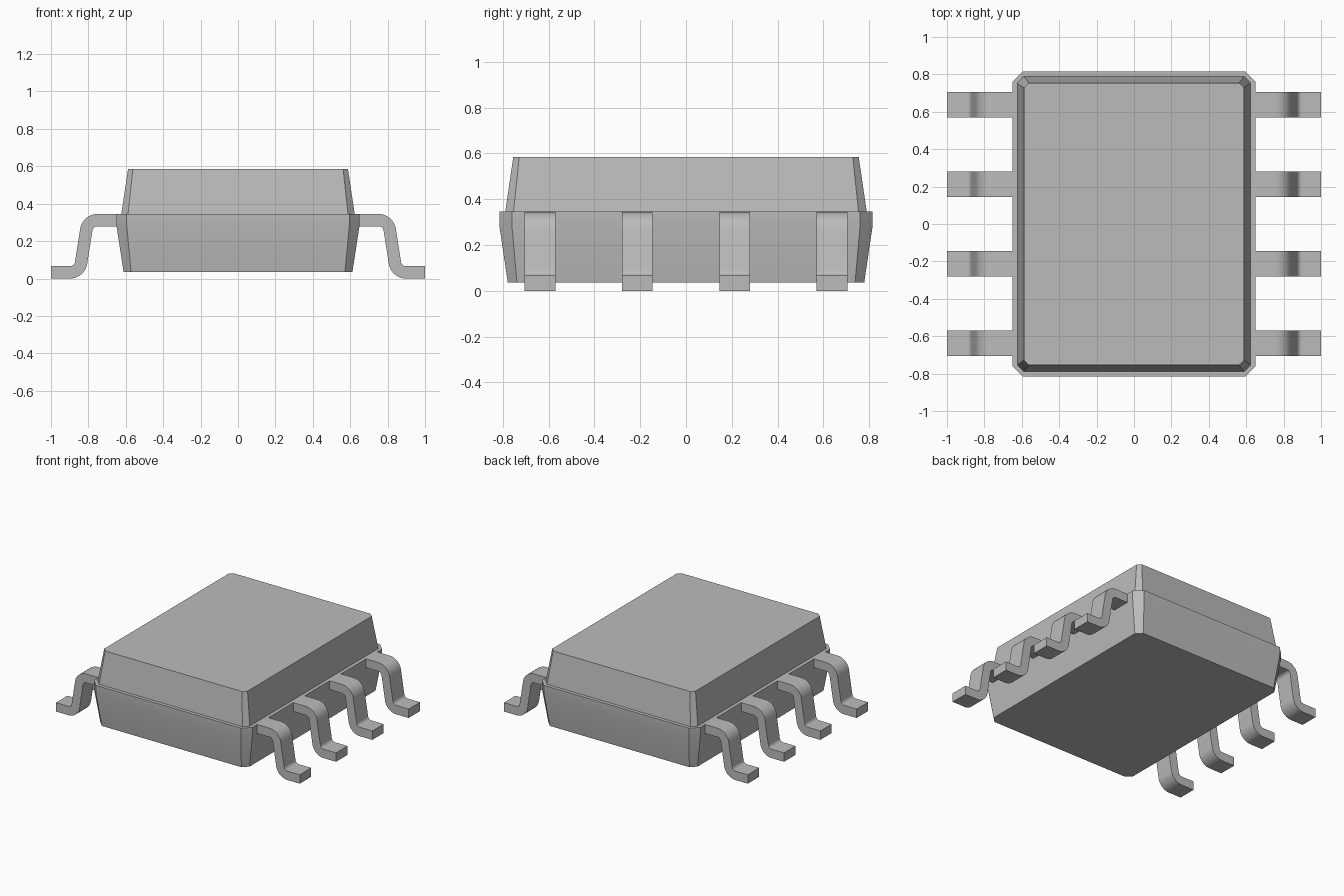
import bpy, bmesh, math
from mathutils import Vector

cube = bpy.data.objects.get("Cube")
if cube:
    bpy.data.objects.remove(cube, do_unlink=True)

grey = bpy.data.materials.new("plain_grey")
grey.use_nodes = True
colour = (0.5, 0.5, 0.5, 1)
grey.diffuse_color = colour
grey.node_tree.nodes["Principled BSDF"].inputs["Base Color"].default_value = colour


def finish(bm, name):
    bmesh.ops.recalc_face_normals(bm, faces=bm.faces[:])
    mesh = bpy.data.meshes.new(name)
    bm.to_mesh(mesh)
    bm.free()
    mesh.materials.append(grey)
    obj = bpy.data.objects.new(name, mesh)
    bpy.context.collection.objects.link(obj)
    bpy.ops.object.select_all(action="DESELECT")
    obj.select_set(True)
    bpy.context.view_layer.objects.active = obj
    bpy.ops.object.shade_smooth_by_angle(angle=math.radians(25))
    return obj


def loft(bm, rings):
    """Bridge equal closed rings and cap both ends."""
    loops = [[bm.verts.new(p) for p in ring] for ring in rings]
    n = len(loops[0])
    for a, b in zip(loops, loops[1:]):
        for i in range(n):
            j = (i + 1) % n
            bm.faces.new((a[i], a[j], b[j], b[i]))
    bm.faces.new(loops[0])
    bm.faces.new(loops[-1])


def chamfered_ring(hx, hy, cut, z):
    corner = [(hx, hy - cut), (hx - cut, hy)]
    ring = []
    for sx, sy in ((1, 1), (-1, 1), (-1, -1), (1, -1)):
        pts = corner if sx * sy > 0 else corner[::-1]
        ring += [(sx * x, sy * y, z) for x, y in pts]
    return ring


# Package body: half width, half length, corner cut, height
body_levels = [
    (0.612, 0.778, 0.04, 0.036),
    (0.65, 0.815, 0.055, 0.285),
    (0.65, 0.815, 0.055, 0.345),
    (0.624, 0.789, 0.036, 0.345),
    (0.588, 0.754, 0.026, 0.585),
]
bm = bmesh.new()
loft(bm, [chamfered_ring(*level) for level in body_levels])
finish(bm, "package_body")


# Bent lead profile: a centre line with filleted corners, thickened
def bent_strip(path, radius, thickness, steps=10):
    path = [Vector(p) for p in path]
    line = [(path[0], (path[1] - path[0]).normalized())]
    for before, corner, after in zip(path, path[1:], path[2:]):
        d_in = (corner - before).normalized()
        d_out = (after - corner).normalized()
        turn = math.atan2(d_in.cross(d_out), d_in.dot(d_out))
        start = corner - d_in * radius * math.tan(abs(turn) / 2)
        side = math.copysign(1, turn)
        centre = start + Vector((-d_in.y, d_in.x)) * side * radius
        heading = math.atan2(d_in.y, d_in.x)
        for k in range(steps + 1):
            a = heading + turn * k / steps
            d = Vector((math.cos(a), math.sin(a)))
            line.append((centre + Vector((d.y, -d.x)) * side * radius, d))
    line.append((path[-1], (path[-1] - path[-2]).normalized()))
    return [(p, Vector((-d.y, d.x)) * thickness / 2) for p, d in line]


strip = bent_strip([(0.64, 0.312), (0.803, 0.312), (0.847, 0.033), (1.0, 0.033)],
                   radius=0.06, thickness=0.066)

# Four leads on each side
pitch, half_width = 0.425, 0.067
for side, label in ((1, "left"), (-1, "right")):
    for i in range(4):
        y = (i - 1.5) * pitch
        rings = []
        for p, n in strip:
            top, low = p + n, p - n
            rings.append([(side * q.x, y + w, q.y) for q, w in (
                (top, -half_width), (top, half_width),
                (low, half_width), (low, -half_width))])
        bm = bmesh.new()
        loft(bm, rings)
        finish(bm, f"{label}_lead_{i + 1}")
